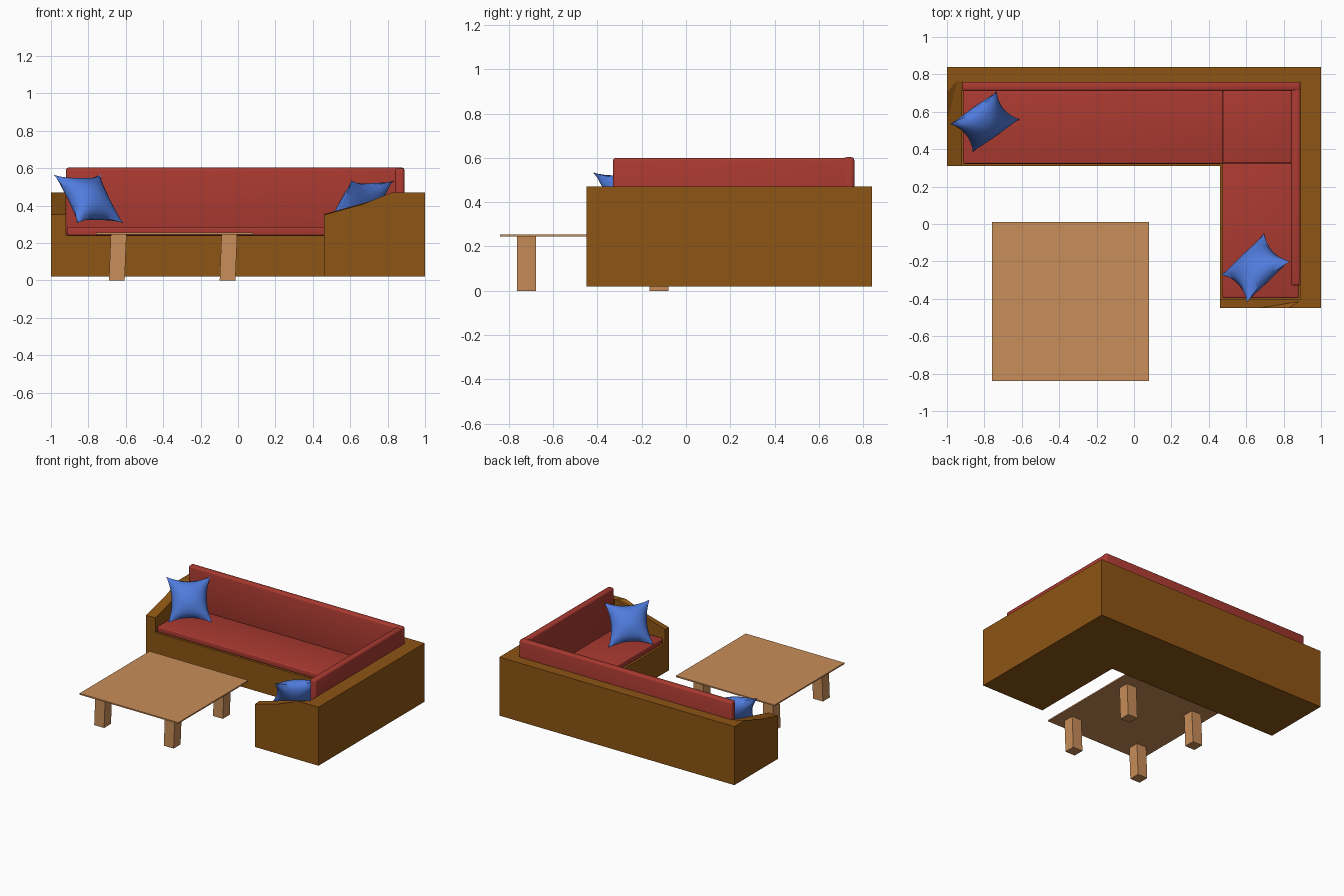
import bpy, bmesh
from mathutils import Vector

if "Cube" in bpy.data.objects:
    bpy.data.objects.remove(bpy.data.objects["Cube"])


def material(name, rgb):
    m = bpy.data.materials.new(name)
    m.diffuse_color = (*rgb, 1)
    m.use_nodes = True
    m.node_tree.nodes["Principled BSDF"].inputs["Base Color"].default_value = m.diffuse_color
    return m


BROWN = material("frame brown", (0.27, 0.09, 0.007))
RED = material("cushion red", (0.40, 0.042, 0.03))
BLUE = material("pillow blue", (0.08, 0.2, 0.72))
OAK = material("table wood", (0.58, 0.27, 0.1))


def finish(name, bm, mat=None):
    bmesh.ops.recalc_face_normals(bm, faces=bm.faces[:])
    me = bpy.data.meshes.new(name)
    bm.to_mesh(me)
    bm.free()
    ob = bpy.data.objects.new(name, me)
    bpy.context.collection.objects.link(ob)
    if mat:
        me.materials.append(mat)
    return ob


def activate(ob):
    bpy.ops.object.select_all(action='DESELECT')
    ob.select_set(True)
    bpy.context.view_layer.objects.active = ob


def prism(name, outline, z0, z1, mat=None):
    bm = bmesh.new()
    f = bm.faces.new([bm.verts.new((x, y, z0)) for x, y in outline])
    up = bmesh.ops.extrude_face_region(bm, geom=[f])["geom"]
    bmesh.ops.translate(bm, vec=(0, 0, z1 - z0),
                        verts=[v for v in up if isinstance(v, bmesh.types.BMVert)])
    return finish(name, bm, mat)


def hull(name, points, mat=None):
    bm = bmesh.new()
    for p in points:
        bm.verts.new(p)
    bmesh.ops.convex_hull(bm, input=bm.verts[:])
    bmesh.ops.dissolve_limit(bm, angle_limit=0.001, verts=bm.verts[:], edges=bm.edges[:])
    return finish(name, bm, mat)


def box(name, x0, x1, y0, y1, z0, z1, mat, bevel=0):
    ob = prism(name, [(x0, y0), (x1, y0), (x1, y1), (x0, y1)], z0, z1, mat)
    if bevel:
        mod = ob.modifiers.new("soft edges", 'BEVEL')
        mod.width, mod.segments = bevel, 3
        activate(ob)
        bpy.ops.object.modifier_apply(modifier=mod.name)
        bpy.ops.object.shade_smooth_by_angle()
    return ob


def cut(target, cutter):
    cutter.hide_render = True
    mod = target.modifiers.new("cut", 'BOOLEAN')
    mod.operation, mod.solver, mod.object = 'DIFFERENCE', 'EXACT', cutter
    activate(target)
    bpy.ops.object.modifier_apply(modifier=mod.name)
    bpy.data.objects.remove(cutter)


# Corner sofa frame: L block with a seat well and two sloping arms
frame = prism("sofa_frame", [(-1, 0.31), (0.46, 0.31), (0.46, -0.45), (1, -0.45),
                             (1, 0.84), (-1, 0.84)], 0.02, 0.47, BROWN)
cut(frame, prism("well_cutter", [(-0.92, 0.2), (0.3, 0.2), (0.3, -0.40), (0.89, -0.40),
                                 (0.89, 0.76), (-0.92, 0.76)], 0.24, 0.8))


def arm_points(outer, inner):
    # each side: (position across, start along, start z, end along), slope ends at z 0.5
    pts = []
    for c, a0, z0, a1 in (outer, inner):
        pts += [(c, a0, z0), (c, a1, 0.5), (c, a0, 0.7), (c, a1, 0.7)]
    return pts


left = arm_points((-1.08, 0.21, 0.321, 0.70), (-0.918, 0.21, 0.329, 0.878))
right = arm_points((-0.50, 0.36, 0.317, 0.82), (-0.398, 0.36, 0.327, 0.983))
cut(frame, hull("left_arm_cutter", left))
cut(frame, hull("right_arm_cutter", [(a, c, z) for c, a, z in right]))

# Seat and back cushions
box("seat_cushion_long", -0.915, 0.475, 0.322, 0.712, 0.24, 0.285, RED, 0.008)
box("seat_cushion_corner", 0.475, 0.842, 0.325, 0.712, 0.24, 0.285, RED, 0.008)
box("seat_cushion_side", 0.472, 0.88, -0.396, 0.325, 0.24, 0.285, RED, 0.008)
box("back_cushion_long", -0.92, 0.89, 0.71, 0.76, 0.24, 0.603, RED, 0.014)
box("back_cushion_side", 0.84, 0.89, -0.33, 0.75, 0.24, 0.60, RED, 0.014)


# Pinched throw pillows, placed by centre and two half-side vectors
def pillow(name, centre, u, v, thick=0.08, pinch=0.2):
    centre, u, v = Vector(centre), Vector(u), Vector(v)
    n = u.cross(v).normalized()
    bm = bmesh.new()
    for side in (1, -1):
        grid = bmesh.ops.create_grid(bm, x_segments=16, y_segments=16, size=1)
        for p in grid["verts"]:
            a, b = p.co.x, p.co.y
            h = max(0, (1 - a * a) * (1 - b * b)) ** 0.6 * thick * side
            p.co = (centre + u * a * (1 - pinch * (1 - b * b))
                    + v * b * (1 - pinch * (1 - a * a)) + n * h)
    bmesh.ops.remove_doubles(bm, verts=bm.verts[:], dist=0.0005)
    ob = finish(name, bm, BLUE)
    activate(ob)
    bpy.ops.object.shade_smooth_by_angle(angle=1.0)


pillow("left_pillow", (-0.798, 0.547, 0.435), (0.125, 0.088, 0), (0.062, -0.077, -0.13))
pillow("right_pillow", (0.65, -0.235, 0.41), (0.115, 0.11, 0), (-0.07, 0.075, -0.125))

# Low table with slightly slanted legs
box("table_top", -0.76, 0.08, -0.84, 0.01, 0.245, 0.255, OAK)
for i, x in enumerate((-0.638, -0.046)):
    for j, y in enumerate((-0.72, -0.122)):
        hull(f"table_leg_{2 * i + j + 1}",
             [(x + s * 0.042 + shift, y + t * 0.042, z)
              for s in (-1, 1) for t in (-1, 1)
              for z, shift in ((0, -0.01), (0.245, 0))], OAK)
